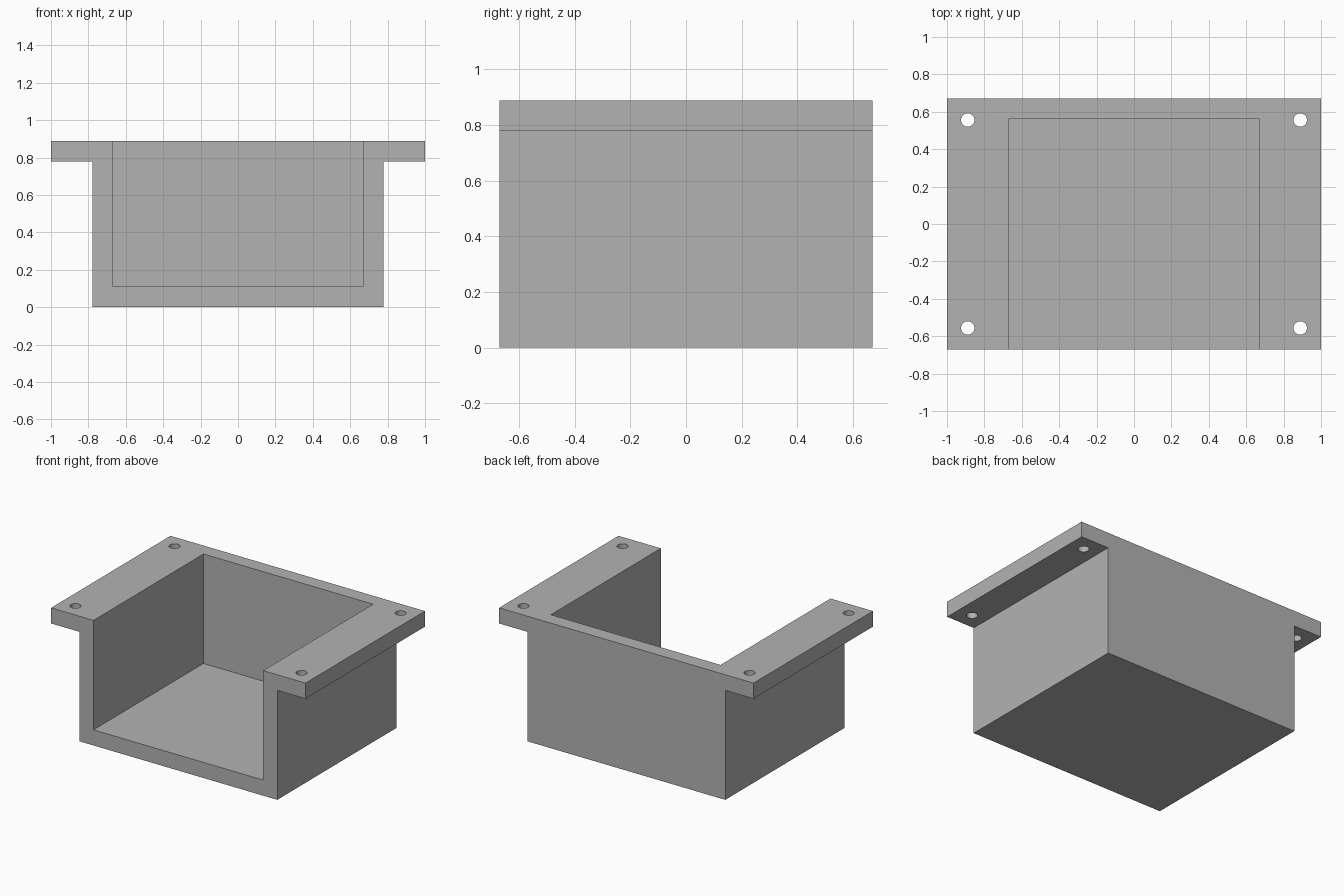
import bpy
import bmesh
from mathutils import Matrix

cube = bpy.data.objects.get("Cube")
if cube:
    bpy.data.objects.remove(cube, do_unlink=True)

# Main dimensions
HALF_DEPTH = 0.67
HEIGHT = 0.889
WALL = 0.111
BODY_X = 0.778
FLANGE_X = 1.0
INNER_X = BODY_X - WALL
BACK_INNER_Y = 0.565
HOLE_X, HOLE_Y, HOLE_RADIUS = 0.889, 0.556, 0.036

grey = bpy.data.materials.new("plain grey")
grey.use_nodes = True
grey.diffuse_color = (0.45, 0.45, 0.45, 1)
grey.node_tree.nodes["Principled BSDF"].inputs["Base Color"].default_value = grey.diffuse_color


def make_object(name, bm):
    bmesh.ops.recalc_face_normals(bm, faces=bm.faces)
    mesh = bpy.data.meshes.new(name)
    bm.to_mesh(mesh)
    bm.free()
    mesh.materials.append(grey)
    obj = bpy.data.objects.new(name, mesh)
    bpy.context.collection.objects.link(obj)
    return obj


def extrude_profile(name, points, y0, y1):
    """Extrude an x-z outline along y."""
    bm = bmesh.new()
    face = bm.faces.new([bm.verts.new((x, y0, z)) for x, z in points])
    result = bmesh.ops.extrude_face_region(bm, geom=[face])
    verts = [g for g in result["geom"] if isinstance(g, bmesh.types.BMVert)]
    bmesh.ops.translate(bm, verts=verts, vec=(0, y1 - y0, 0))
    return make_object(name, bm)


def subtract(target, cutter):
    cutter.hide_render = True
    mod = target.modifiers.new("cut", "BOOLEAN")
    mod.operation = "DIFFERENCE"
    mod.solver = "EXACT"
    mod.object = cutter
    bpy.context.view_layer.objects.active = target
    bpy.ops.object.modifier_apply(modifier=mod.name)
    bpy.data.objects.remove(cutter, do_unlink=True)


# Box body with a mounting flange on each side
half = [(BODY_X, 0), (BODY_X, HEIGHT - WALL),
        (FLANGE_X, HEIGHT - WALL), (FLANGE_X, HEIGHT)]
outline = half + [(-x, z) for x, z in reversed(half)]
bracket = extrude_profile("flanged_bracket", outline, -HALF_DEPTH, HALF_DEPTH)

# Cavity open at the front and top
opening = [(-INNER_X, WALL), (INNER_X, WALL),
           (INNER_X, HEIGHT + WALL), (-INNER_X, HEIGHT + WALL)]
subtract(bracket, extrude_profile("cavity_cutter", opening,
                                  -HALF_DEPTH - WALL, BACK_INNER_Y))

# Screw holes through the flange corners
holes = bmesh.new()
for sx in (-1, 1):
    for sy in (-1, 1):
        bmesh.ops.create_cone(
            holes, cap_ends=True, segments=32, depth=WALL * 3,
            radius1=HOLE_RADIUS, radius2=HOLE_RADIUS,
            matrix=Matrix.Translation((sx * HOLE_X, sy * HOLE_Y, HEIGHT - WALL / 2)))
subtract(bracket, make_object("hole_cutter", holes))

# Smooth hole walls, crisp box edges
bpy.ops.object.select_all(action="DESELECT")
bracket.select_set(True)
bpy.context.view_layer.objects.active = bracket
bpy.ops.object.shade_smooth_by_angle()
